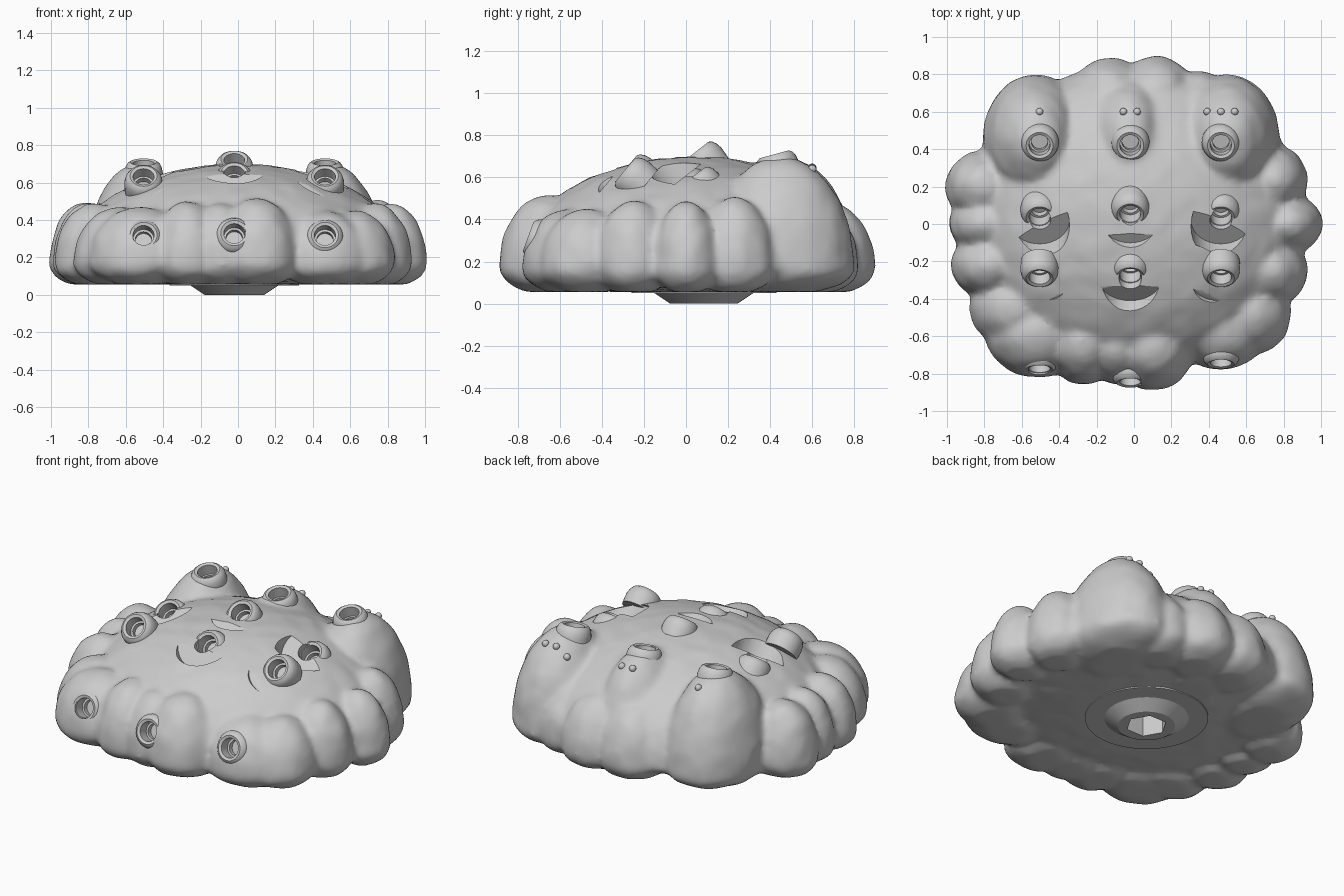
import bpy, bmesh, math
from mathutils import Matrix, Vector, noise

cube = bpy.data.objects.get("Cube")
if cube:
    bpy.data.objects.remove(cube)

grey = bpy.data.materials.new("plain_grey")
grey.use_nodes = True
grey.diffuse_color = (0.6, 0.6, 0.6, 1)
grey.node_tree.nodes["Principled BSDF"].inputs["Base Color"].default_value = (0.6, 0.6, 0.6, 1)

BASE, MID, DOWN = 0.055, 0.17, 0.127
AXIS_X, STEP = -0.02, 0.485


def make_object(name, bm):
    mesh = bpy.data.meshes.new(name)
    bmesh.ops.recalc_face_normals(bm, faces=bm.faces)
    bm.to_mesh(mesh)
    bm.free()
    mesh.materials.append(grey)
    obj = bpy.data.objects.new(name, mesh)
    bpy.context.collection.objects.link(obj)
    return obj


def activate(obj):
    bpy.ops.object.select_all(action='DESELECT')
    obj.select_set(True)
    bpy.context.view_layer.objects.active = obj


def smooth(obj, angle=35):
    activate(obj)
    bpy.ops.object.shade_smooth_by_angle(angle=math.radians(angle))


def apply_modifiers(obj):
    activate(obj)
    for name in [m.name for m in obj.modifiers]:
        bpy.ops.object.modifier_apply(modifier=name)


def lathe(bm, profile, matrix, steps=32):
    # Turn a closed profile whose two ends lie on the axis
    rings = []
    for r, z in profile:
        count = steps if r else 1
        rings.append([bm.verts.new(matrix @ Vector((r * math.cos(math.tau * k / steps),
                                                    r * math.sin(math.tau * k / steps), z)))
                      for k in range(count)])
    for low, high in zip(rings, rings[1:]):
        for k in range(steps):
            n = (k + 1) % steps
            if len(low) == 1:
                bm.faces.new((low[0], high[n], high[k]))
            elif len(high) == 1:
                bm.faces.new((low[k], low[n], high[0]))
            else:
                bm.faces.new((low[k], low[n], high[n], high[k]))


# Lobes: x, y, radius x, radius y, top height
lobes = [
    (0, 0.03, 0.91, 0.83, 0.7),
    (-0.53, 0.45, 0.28, 0.35, 0.7), (-0.03, 0.45, 0.25, 0.36, 0.7), (0.5, 0.45, 0.28, 0.35, 0.7),
    (-0.13, 0.68, 0.21, 0.21, 0.48), (0.12, 0.68, 0.21, 0.22, 0.48), (0.34, 0.62, 0.18, 0.2, 0.46),
    (-0.81, 0.2, 0.2, 0.19, 0.5), (-0.8, 0, 0.19, 0.16, 0.49), (-0.77, -0.22, 0.21, 0.18, 0.49),
    (-0.64, -0.45, 0.24, 0.21, 0.47), (-0.52, -0.58, 0.28, 0.24, 0.47),
    (0.75, 0.23, 0.18, 0.19, 0.51), (0.82, 0, 0.19, 0.16, 0.49), (0.73, -0.25, 0.2, 0.19, 0.49),
    (0.62, -0.48, 0.22, 0.22, 0.45), (0.46, -0.56, 0.26, 0.22, 0.45),
    (0.1, -0.65, 0.23, 0.24, 0.52), (-0.09, -0.64, 0.18, 0.22, 0.49), (-0.27, -0.63, 0.2, 0.23, 0.5),
]

# Lumpy body with a gently rounded underside
bm = bmesh.new()
for x, y, rx, ry, top in lobes:
    detail = 5 if rx > 0.5 else 4
    for v in bmesh.ops.create_icosphere(bm, subdivisions=detail, radius=1)["verts"]:
        up = top - MID if v.co.z > 0 else DOWN
        v.co = Vector((x + rx * v.co.x, y + ry * v.co.y, MID + up * v.co.z))
        v.co += noise.noise_vector(v.co * 12) * 0.009
        v.co.z = max(v.co.z, BASE)
body = make_object("lumpy_body", bm)
remesh = body.modifiers.new("merge_lobes", 'REMESH')
remesh.mode = 'VOXEL'
remesh.voxel_size = 0.02
relax = body.modifiers.new("soften", 'SMOOTH')
relax.iterations = 6
apply_modifiers(body)

# Port rows: y and height at the middle, y and height at the sides, tilt,
# and the level of the clearance cut above the mouth, if any
rows = [
    ("back", (0.42, 0.7), (0.42, 0.71), 15, None),
    ("upper", (0.05, 0.725), (0.035, 0.605), 38, (0.04, 0.025)),
    ("lower", (-0.28, 0.65), (-0.29, 0.635), 50, (0.035, 0.025)),
    ("front", (-0.85, 0.33), (-0.78, 0.32), 70, None),
]
port_profile = [(0, -0.12), (0.1, -0.12), (0.103, -0.06), (0.097, -0.03), (0.086, -0.01),
                (0.072, 0), (0.056, -0.006), (0.056, -0.07), (0.044, -0.07), (0.044, -0.1), (0, -0.1)]
hole = [(0, -0.12), (0.06, -0.12)]
cut = bmesh.new()
for row, middle, side, tilt, clear in rows:
    for i, label in ((-1, "right"), (0, "middle"), (1, "left")):
        y, z = side if i else middle
        if row == "front" and i == 1:
            y += 0.03
        place = (Matrix.Translation((AXIS_X + i * STEP, y, z))
                 @ Matrix.Rotation(math.radians(tilt), 4, 'X'))
        bm = bmesh.new()
        lathe(bm, port_profile, place)
        smooth(make_object(f"{row}_{label}_port", bm))
        if clear:
            level = clear[abs(i)]
            lathe(cut, hole + [(0.06, level), (0.16, level), (0.16, 0.13), (0, 0.13)], place)
        else:
            lathe(cut, hole + [(0.06, 0.05), (0, 0.05)], place)

# Hexagonal socket under the foot
centre = Matrix.Translation((AXIS_X, 0.085, 0))
lathe(cut, [(0, -0.1), (0.115, -0.1), (0.115, 0.2), (0, 0.2)], centre, 6)
cutter = make_object("pocket_cutter", cut)
cutter.hide_render = True

# Foot with a flat collar
bm = bmesh.new()
lathe(bm, [(0, 0.09), (0.345, 0.09), (0.345, 0.05), (0.235, 0.05), (0.16, 0), (0, 0)], centre, 48)
foot = make_object("foot", bm)

for obj in (body, foot):
    pocket = obj.modifiers.new("pockets", 'BOOLEAN')
    pocket.operation = 'DIFFERENCE'
    pocket.solver = 'MANIFOLD'
    pocket.object = cutter
    apply_modifiers(obj)
    smooth(obj, 32)
bpy.data.objects.remove(cutter)
bpy.context.view_layer.update()

# Marker dots behind the back ports: one, two and three
for count in (1, 2, 3):
    for k in range(count):
        x = AXIS_X + (count - 2) * STEP + (k - (count - 1) / 2) * 0.073
        hit, point, normal, _ = body.ray_cast(Vector((x, 0.6, 2)), Vector((0, 0, -1)))
        bm = bmesh.new()
        bmesh.ops.create_icosphere(bm, subdivisions=3, radius=0.02,
                                   matrix=Matrix.Translation(point))
        smooth(make_object(f"marker_dot_{count}_{k + 1}", bm))
